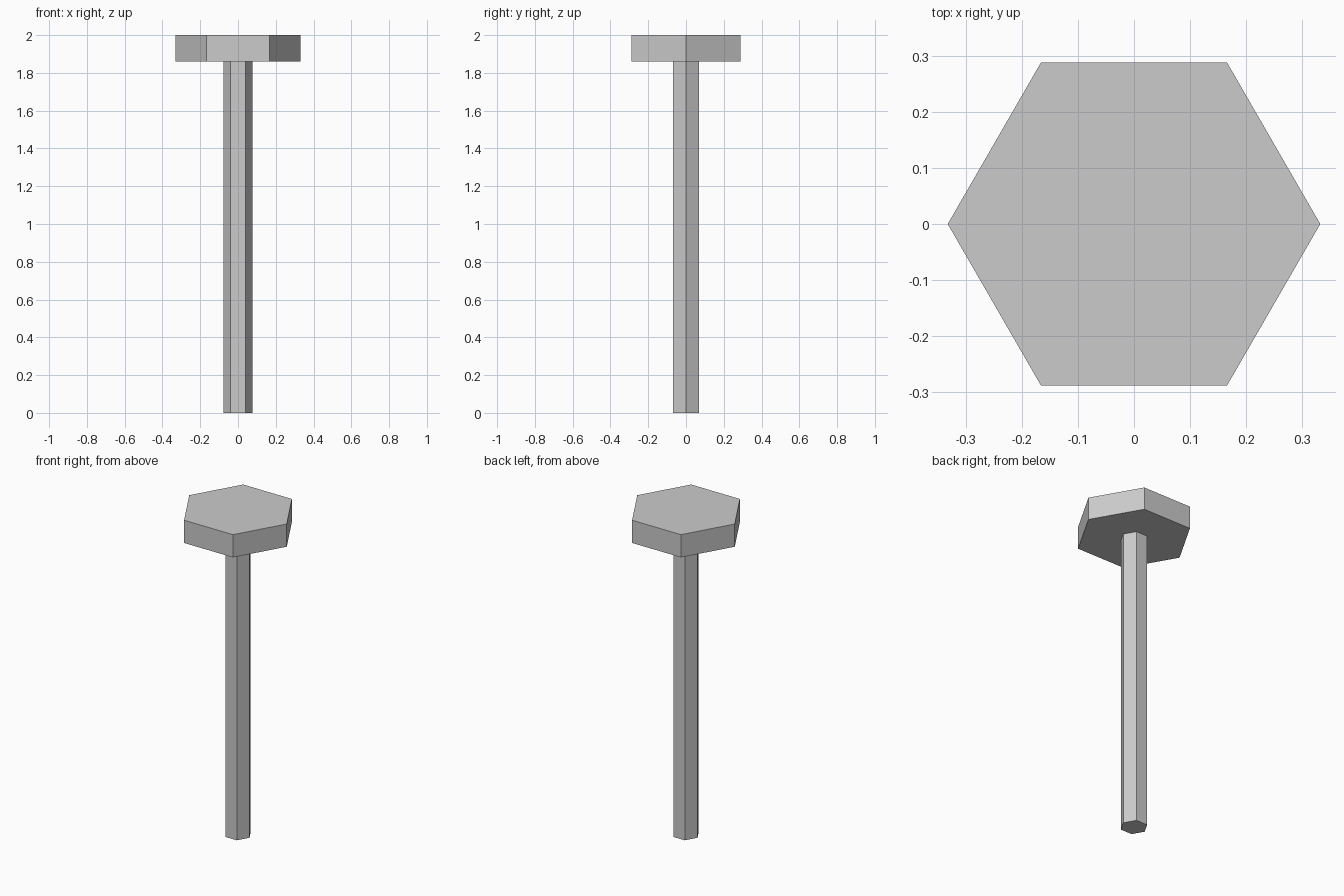
import bpy
import math

cube = bpy.data.objects.get("Cube")
if cube:
    bpy.data.objects.remove(cube, do_unlink=True)

# One plain grey for the whole bolt
grey = bpy.data.materials.new("light_grey")
grey.use_nodes = True
colour = (0.6, 0.6, 0.6, 1.0)
grey.diffuse_color = colour
for node in grey.node_tree.nodes:
    if node.type == 'BSDF_PRINCIPLED':
        node.inputs["Base Color"].default_value = colour


def hex_prism(name, radius, bottom, top):
    """Flat-shaded six-sided prism with corners on the x axis."""
    bpy.ops.mesh.primitive_cylinder_add(
        vertices=6, radius=radius, depth=top - bottom,
        location=(0, 0, (bottom + top) / 2), rotation=(0, 0, math.pi / 2))
    obj = bpy.context.object
    obj.name = name
    obj.data.name = name
    obj.data.materials.append(grey)
    return obj


HEAD_BOTTOM = 1.86

# Slim shaft standing on the ground, wide head on top
hex_prism("shaft", 0.078, 0.0, HEAD_BOTTOM)
hex_prism("head", 0.332, HEAD_BOTTOM, 2.0)
